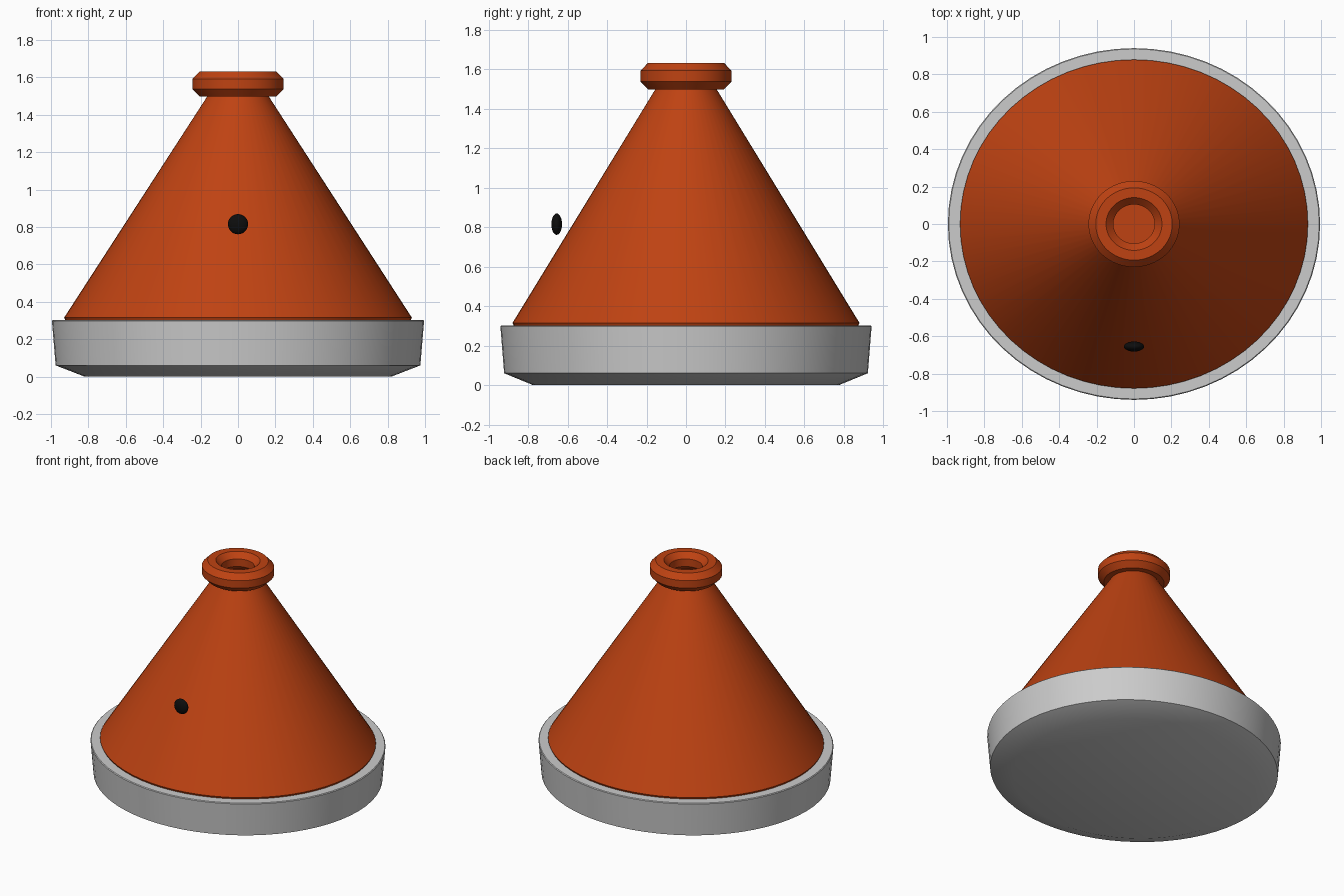
import bpy, math

if "Cube" in bpy.data.objects:
    bpy.data.objects.remove(bpy.data.objects["Cube"], do_unlink=True)

DEPTH = 0.945  # the pot is slightly oval, shallower front to back


def material(name, rgb):
    mat = bpy.data.materials.new(name)
    mat.use_nodes = True
    mat.diffuse_color = (*rgb, 1)
    mat.node_tree.nodes["Principled BSDF"].inputs["Base Color"].default_value = (*rgb, 1)
    return mat


def finish(obj, name, mat):
    obj.name = name
    obj.data.materials.append(mat)
    bpy.ops.object.select_all(action='DESELECT')
    obj.select_set(True)
    bpy.context.view_layer.objects.active = obj
    bpy.ops.object.transform_apply(location=True, rotation=True, scale=True)
    bpy.ops.object.shade_smooth_by_angle(angle=math.radians(30))


def lathe(name, profile, mat, n=64):
    """Spin (radius, z) points, listed bottom to top, and cap both ends."""
    verts = [(r * math.cos(2 * math.pi * i / n), r * math.sin(2 * math.pi * i / n), z)
             for r, z in profile for i in range(n)]
    faces = [(k * n + i, k * n + (i + 1) % n, (k + 1) * n + (i + 1) % n, (k + 1) * n + i)
             for k in range(len(profile) - 1) for i in range(n)]
    faces.append(tuple(reversed(range(n))))
    faces.append(tuple(range(len(verts) - n, len(verts))))
    mesh = bpy.data.meshes.new(name)
    mesh.from_pydata(verts, [], faces)
    obj = bpy.data.objects.new(name, mesh)
    bpy.context.collection.objects.link(obj)
    obj.scale.y = DEPTH
    finish(obj, name, mat)


terracotta = material("terracotta", (0.52, 0.055, 0.006))
grey = material("grey glaze", (0.6, 0.6, 0.6))
black = material("black", (0.004, 0.004, 0.004))

# Shallow dish with a chamfered foot and flared wall
lathe("dish", [(0.82, 0), (0.975, 0.06), (0.995, 0.297), (0.99, 0.302)], grey)

# Conical lid with a small rolled lower edge
lathe("conical_lid", [(0.92, 0.29), (0.925, 0.305), (0.93, 0.315), (0.16, 1.505)], terracotta)

# Octagonal-section ring handle on top
bpy.ops.mesh.primitive_torus_add(major_segments=64, minor_segments=8,
                                 major_radius=0.177, minor_radius=0.072)
ring = bpy.context.object
# Turn the section half a step so it has flat top and outer faces
for v in ring.data.vertices:
    r = math.hypot(v.co.x, v.co.y)
    a = math.atan2(v.co.z, r - 0.177) + math.pi / 8
    new_r = 0.177 + 0.072 * math.cos(a)
    v.co = (v.co.x / r * new_r, v.co.y / r * new_r, 0.072 * math.sin(a))
ring.location.z = 1.565
ring.scale.y = DEPTH
finish(ring, "ring_handle", terracotta)

# Flattened bead in front of the lid
bpy.ops.mesh.primitive_uv_sphere_add(segments=32, ring_count=16, radius=0.054,
                                     location=(0, -0.655, 0.815))
bead = bpy.context.object
bead.scale.y = 0.5
finish(bead, "front_bead", black)
